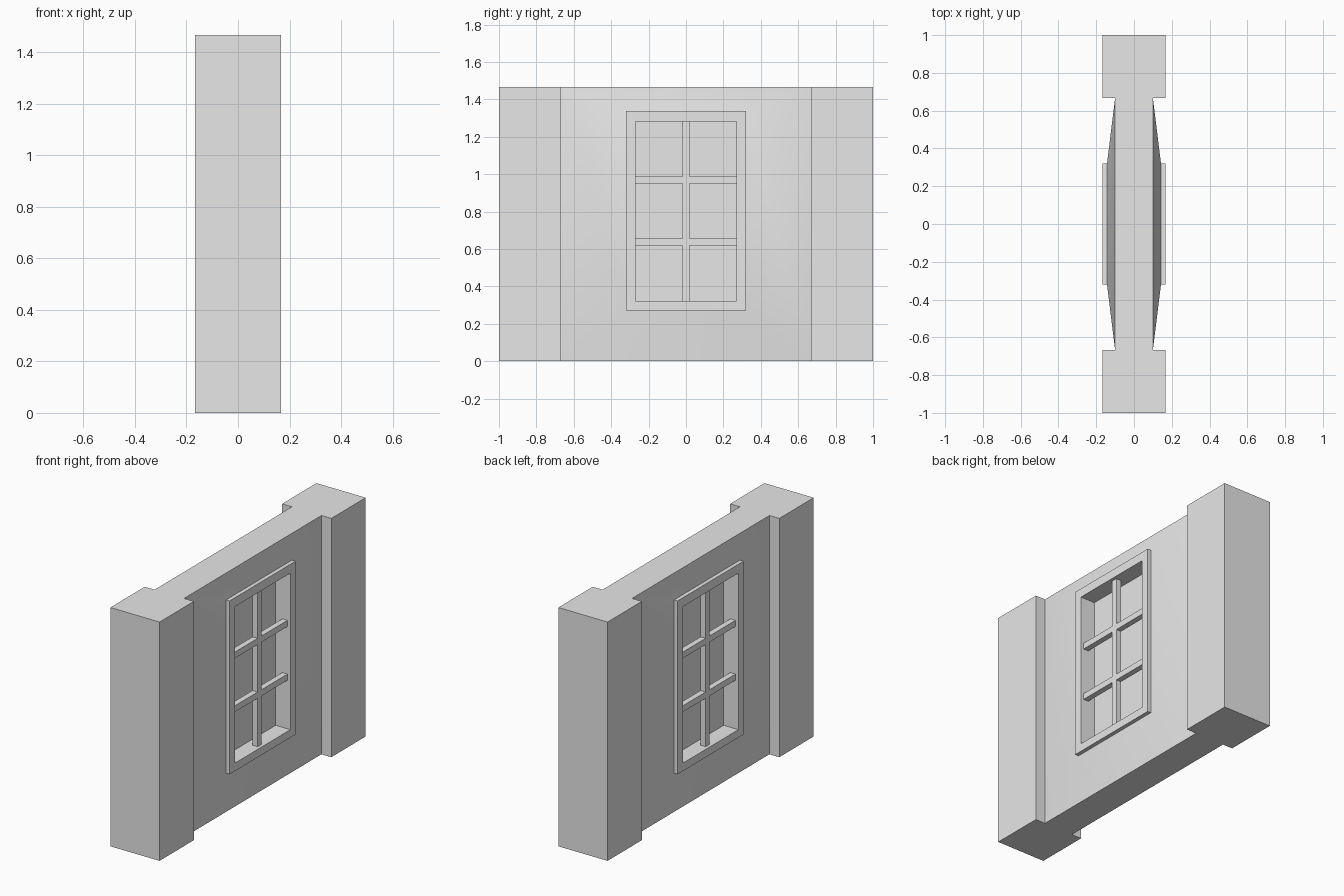
import bpy
import bmesh
import math

cube = bpy.data.objects.get("Cube")
if cube:
    bpy.data.objects.remove(cube, do_unlink=True)

stone = bpy.data.materials.new("light grey")
stone.use_nodes = True
GREY = (0.8, 0.8, 0.8, 1)
stone.diffuse_color = GREY
stone.node_tree.nodes["Principled BSDF"].inputs["Base Color"].default_value = GREY

# Rectangles in the wall plane: half width, bottom, top
WALL = (0.667, 0, 1.467)
FRAME = (0.32, 0.272, 1.337)
OPENING = (0.27, 0.321, 1.282)


def finish(name, bm):
    bmesh.ops.recalc_face_normals(bm, faces=bm.faces)
    mesh = bpy.data.meshes.new(name)
    bm.to_mesh(mesh)
    bm.free()
    mesh.materials.append(stone)
    obj = bpy.data.objects.new(name, mesh)
    bpy.context.collection.objects.link(obj)
    return obj


def ring(name, loops):
    """Closed band through rectangles, each given as (rectangle, x)."""
    bm = bmesh.new()
    rows = []
    for (w, low, high), x in loops:
        corners = ((-w, low), (w, low), (w, high), (-w, high))
        rows.append([bm.verts.new((x, y, z)) for y, z in corners])
    for a, b in zip(rows, rows[1:] + rows[:1]):
        for i in range(4):
            j = (i + 1) % 4
            bm.faces.new((a[i], a[j], b[j], b[i]))
    return finish(name, bm)


def box(name, xs, ys, zs):
    bm = bmesh.new()
    bmesh.ops.create_cube(bm, size=1)
    for v in bm.verts:
        v.co = [lo + (c + 0.5) * (hi - lo)
                for c, (lo, hi) in zip(v.co, (xs, ys, zs))]
    return finish(name, bm)


# Wall that swells out to the window on both faces, with a through opening
wall = ring("wall", [(WALL, 0.1), (FRAME, 0.143), (OPENING, 0.143),
                     (OPENING, -0.143), (FRAME, -0.143), (WALL, -0.1)])
bpy.context.view_layer.objects.active = wall
wall.select_set(True)
bpy.ops.object.shade_smooth_by_angle(angle=math.radians(30))

# End pillars
box("front_pillar", (-0.167, 0.167), (-1, -0.667), (0, 1.467))
box("back_pillar", (-0.167, 0.167), (0.667, 1), (0, 1.467))

# Pane filling the middle of the opening
w, low, high = OPENING
box("window_pane", (-0.067, 0.067), (-w, w), (low, high))

# Frame and glazing bars on each face
BAR = 0.019
for side, s in (("left", 1), ("right", -1)):
    ring(side + "_window_frame", [(FRAME, s * 0.143), (FRAME, s * 0.167),
                                  (OPENING, s * 0.167), (OPENING, s * 0.143)])
    depth = sorted((s * 0.147, s * 0.112))
    box(side + "_upright_bar", depth, (-BAR, BAR), (low, high))
    for level, z in (("lower", 0.638), ("upper", 0.968)):
        for end, ys in (("front", (-w, -BAR)), ("back", (BAR, w))):
            box(f"{side}_{level}_{end}_bar", depth, ys, (z - BAR, z + BAR))
